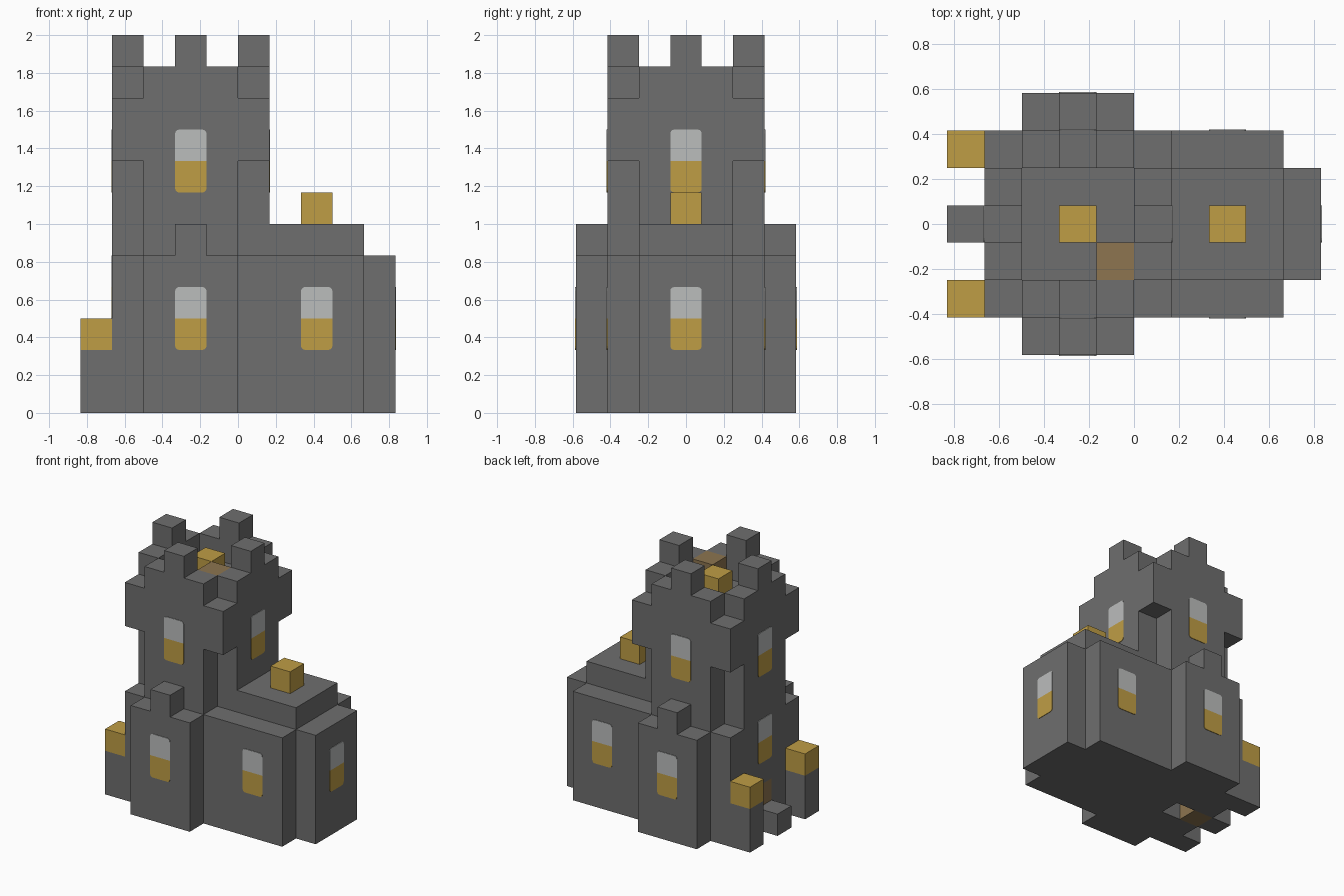
import bpy, bmesh, math
from mathutils import Vector

if "Cube" in bpy.data.objects:
    bpy.data.objects.remove(bpy.data.objects["Cube"], do_unlink=True)

U = 1 / 6                       # one block
ORIGIN = Vector((-5, -3.5, 0))  # block grid corner


def make_material(name, rgb):
    mat = bpy.data.materials.new(name)
    mat.use_nodes = True
    mat.diffuse_color = (*rgb, 1)
    mat.node_tree.nodes["Principled BSDF"].inputs["Base Color"].default_value = (*rgb, 1)
    return mat


STONE = make_material("grey stone", (0.156, 0.156, 0.156))
GOLD = make_material("gold light", (0.52, 0.34, 0.06))
GLASS = make_material("pale glass", (0.5, 0.51, 0.505))
WOOD = make_material("brown wood", (0.266, 0.178, 0.08))


def finish(name, bm, *mats):
    bmesh.ops.recalc_face_normals(bm, faces=bm.faces)
    mesh = bpy.data.meshes.new(name)
    bm.to_mesh(mesh)
    bm.free()
    for mat in mats:
        mesh.materials.append(mat)
    bpy.context.collection.objects.link(bpy.data.objects.new(name, mesh))


def extrude_polygon(bm, points, push, index=0):
    face = bm.faces.new([bm.verts.new(p) for p in points])
    result = bmesh.ops.extrude_face_region(bm, geom=[face], use_keep_orig=True)
    verts = [g for g in result["geom"] if isinstance(g, bmesh.types.BMVert)]
    bmesh.ops.translate(bm, verts=verts, vec=push)
    for f in {f for v in verts for f in v.link_faces}:
        f.material_index = index


def prism(name, outline, bottom, top, mat=STONE):
    bm = bmesh.new()
    points = [(Vector((x, y, bottom)) + ORIGIN) * U for x, y in outline]
    extrude_polygon(bm, points, Vector((0, 0, top - bottom)) * U)
    finish(name, bm, mat)


def box(name, x, y, z, size=(1, 1, 1), mat=STONE):
    w, d, h = size
    prism(name, [(x, y), (x + w, y), (x + w, y + d), (x, y + d)], z, z + h, mat)


def window(name, x, y, z, normal):
    """Two-tone plate, rounded at top and bottom, on the wall point (x, y, z)."""
    n = Vector((*normal, 0))
    side = Vector((-n.y, n.x, 0))
    centre = Vector((x, y, z)) + ORIGIN
    r = 0.13
    bm = bmesh.new()
    for index, sign in enumerate((-1, 1)):
        profile = [(-0.5, 0), (0.5, 0)]
        for corner in (1, -1):
            arc = []
            for step in range(4):
                a = step * math.pi / 6
                arc.append((corner * (0.5 - r + r * math.cos(a)), sign * (1 - r + r * math.sin(a))))
            profile += arc if corner == 1 else arc[::-1]
        points = [(centre + side * u + Vector((0, 0, v))) * U for u, v in profile]
        extrude_polygon(bm, points, n * 0.004, index)
    finish(name, bm, GOLD, GLASS)


# Base: keep and wing share one plan, with a door recess near the ground
doorway = [(1, 4), (3, 4), (3, 3), (1, 3)]
plan = [(1, 1), (2, 1), (2, 0), (5, 0), (5, 1), (9, 1), (9, 2), (10, 2),
        (10, 5), (9, 5), (9, 6), (5, 6), (5, 7), (2, 7), (2, 6), (1, 6)]
prism("ground_walls", plan + doorway, 0, 2)
prism("lower_walls", plan, 2, 5)
box("door", 1, 3, 0, (1, 1, 2), WOOD)
box("door_step", 0, 3, 0)
box("wing_roof", 6, 2, 5, (3, 3, 1))
box("wing_roof_light", 7, 3, 6, mat=GOLD)

# Tower: cross-shaped shaft, square gallery, parapet
cross = [(1, 2), (2, 2), (2, 1), (5, 1), (5, 2), (6, 2),
         (6, 5), (5, 5), (5, 6), (2, 6), (2, 5), (1, 5)]
prism("tower_shaft", cross, 5, 8)
box("tower_gallery", 1, 1, 8, (5, 5, 2))
box("roof_light", 3, 3, 10, mat=GOLD)
box("roof_hatch", 4, 2, 10, mat=WOOD)

# Front and back pairs
for label, near, sign in (("front", True, -1), ("back", False, 1)):
    row = 1 if near else 5
    box(f"{label}_parapet", 2, row, 10, (3, 1, 1))
    box(f"{label}_merlon", 3, row, 11)
    box(f"{label}_bay_merlon", 3, 0 if near else 6, 5)
    box(f"{label}_gate_post", 0, row, 0, (1, 1, 2))
    box(f"{label}_gate_light", 0, row, 2, mat=GOLD)
    wall = 1 if near else 6
    window(f"{label}_bay_window", 3.5, wall + sign, 3, (0, sign))
    window(f"{label}_wing_window", 7.5, wall, 3, (0, sign))
    window(f"{label}_tower_window", 3.5, wall, 8, (0, sign))

# Left and right pairs
for label, column, wall, sign in (("right", 1, 1, -1), ("left", 5, 6, 1)):
    box(f"{label}_parapet", column, 2, 10, (1, 3, 1))
    box(f"{label}_merlon", column, 3, 11)
    window(f"{label}_tower_window", wall, 3.5, 8, (sign, 0))
window("window_over_door", 1, 3.5, 4, (-1, 0))
window("wing_end_window", 10, 3.5, 3, (1, 0))
